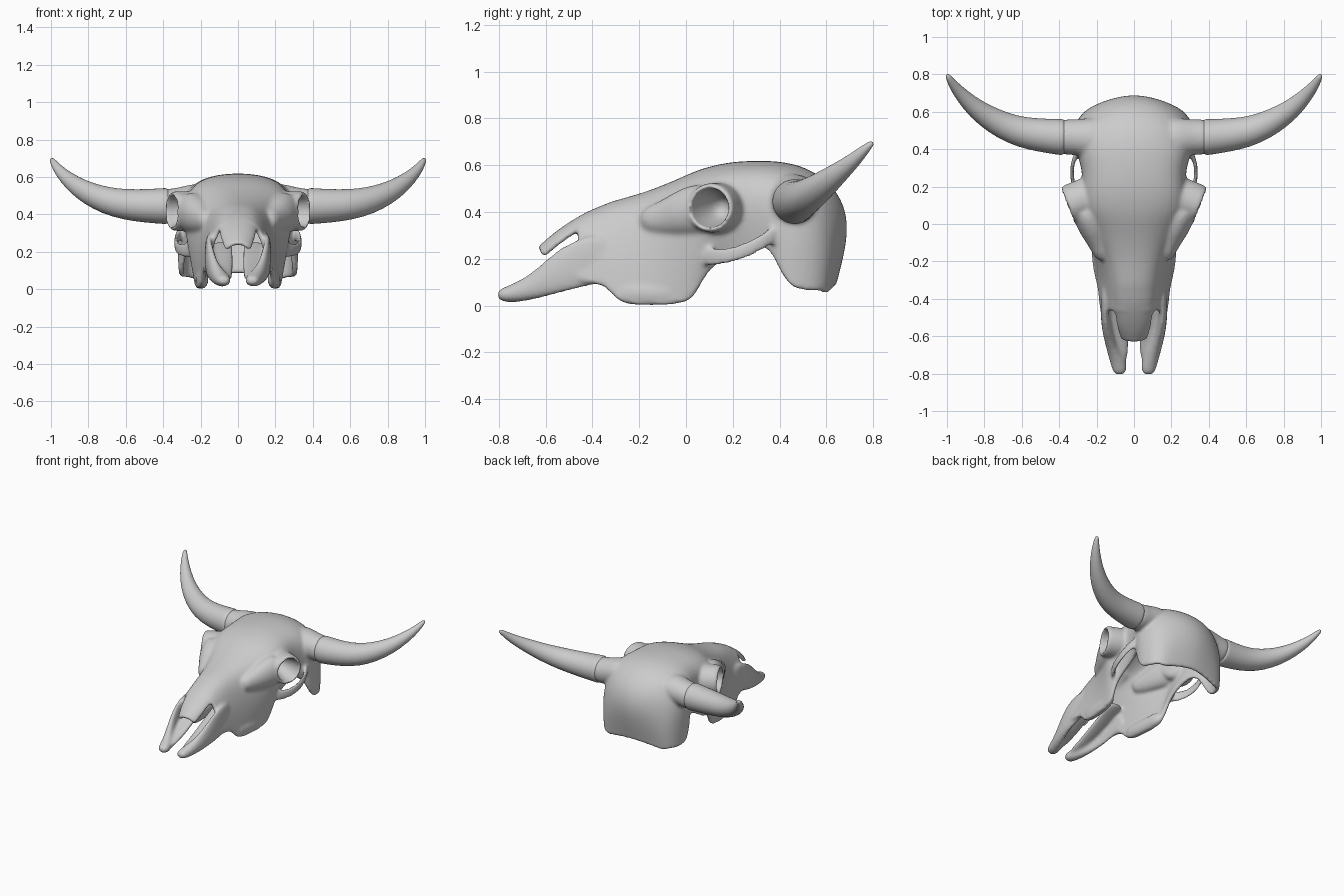
import bpy, bmesh, math
from mathutils import Vector


def make(name, bm, solid=0.0, levels=1):
    bmesh.ops.recalc_face_normals(bm, faces=bm.faces)
    me = bpy.data.meshes.new(name)
    bm.to_mesh(me)
    bm.free()
    ob = bpy.data.objects.new(name, me)
    bpy.context.collection.objects.link(ob)
    if levels:
        ob.modifiers.new("sub", 'SUBSURF').levels = levels
        ob.modifiers["sub"].render_levels = levels
    if solid:
        m = ob.modifiers.new("solid", 'SOLIDIFY')
        m.thickness, m.offset = solid, 0
    return ob


def bake(ob):
    dg = bpy.context.evaluated_depsgraph_get()
    return bpy.data.meshes.new_from_object(ob.evaluated_get(dg))


def loft(name, rows, solid, levels=2):
    bm = bmesh.new()
    vs = [[bm.verts.new(p) for p in r] for r in rows]
    for a, b in zip(vs, vs[1:]):
        for j in range(len(a) - 1):
            bm.faces.new((a[j], a[j + 1], b[j + 1], b[j]))
    return make(name, bm, solid, levels)


def sweep(name, pts, s=1, sides=16, levels=1):
    """Elliptical tube through (x, y, z, side radius, up radius); s mirrors x."""
    bm = bmesh.new()
    c = [Vector((s * p[0], p[1], p[2])) for p in pts]
    rings = []
    for i, p in enumerate(pts):
        t = (c[min(i + 1, len(c) - 1)] - c[max(i - 1, 0)]).normalized()
        side = t.cross(Vector((0, 0, 1))).normalized()
        up = side.cross(t)
        ring = []
        for k in range(sides):
            a = 2 * math.pi * k / sides
            ring.append(bm.verts.new(c[i] + side * math.cos(a) * p[3] + up * math.sin(a) * p[-1]))
        rings.append(ring)
    for a, b in zip(rings, rings[1:]):
        for k in range(sides):
            n = (k + 1) % sides
            bm.faces.new((a[k], a[n], b[n], b[k]))
    bm.faces.new(rings[0])
    bm.faces.new(rings[-1])
    return make(name, bm, 0, levels)


# Skull vault stations: top y z | crest x z | side x z | rim x y z
face = [
    (-.46, .368, .075, .358, .118, .30, .172, -.47, .085),
    (-.345, .425, .085, .412, .132, .33, .178, -.345, .105),
    (-.30, .442, .09, .425, .138, .34, .195, -.305, .01),
    (-.18, .475, .11, .455, .165, .37, .205, -.16, .0),
    (-.06, .522, .14, .50, .225, .41, .215, -.03, .005),
    (.03, .565, .17, .54, .275, .44, .22, .04, .03),
    (.10, .59, .20, .562, .29, .46, .225, .08, .14),
    (.19, .61, .21, .58, .277, .48, .22, .16, .20),
]
cranium = [
    (.28, .617, .215, .582, .264, .48, .23, .27, .25),
    (.37, .617, .215, .582, .287, .49, .26, .36, .26),
    (.46, .605, .21, .572, .30, .48, .295, .40, .15),
    (.55, .57, .20, .545, .305, .45, .305, .45, .075),
    (.635, .50, .165, .485, .285, .39, .298, .51, .065),
    (.682, .41, .14, .395, .25, .31, .28, .555, .065),
    (.688, .29, .12, .28, .21, .20, .25, .585, .06),
    (.63, .09, .09, .08, .165, .065, .215, .595, .05),
]
rows = []
for stations, fa, fb, fc in ((face, .12, .4, .7), (cranium, .24, .62, .85)):
    for yt, zt, xa, za, xb, zb, xr, yr, zr in stations:
        half = [(xa, yt + fa * (yr - yt), za),
                (xb, yt + fb * (yr - yt), zb),
                ((xb + xr) / 2 + .012, yt + fc * (yr - yt), (zb + zr) / 2),
                (xr, yr, zr)]
        rows.append([(-x, y, z) for x, y, z in reversed(half)] + [(0, yt, zt)] + half)
parts = [loft("vault", rows, .028)]

# Nasal bone, an arched plate over the nostril opening
nasal = [(-.18, .10, .470), (-.35, .10, .428), (-.45, .10, .382),
         (-.55, .088, .315), (-.60, .072, .272), (-.63, .06, .245)]
parts.append(loft("nasal", [[(f * w, y + .015 * f * f, z - d) for f, d in
             ((-1, .045), (-.8, .015), (0, 0), (.8, .015), (1, .045))]
             for y, w, z in nasal], .026))

AXIS = Vector((.93, -.37, 0))
RIM = Vector((.355, .10, .418))


def orbit(steps):
    return [(*(RIM + AXIS * t), r, r) for t, r in steps]


cutters = []
for s in (-1, 1):
    # Upper jaw prong: outer wall and inner floor
    parts.append(sweep("prong", [
        (.158, -.30, .22, .018, .10), (.158, -.45, .185, .022, .115),
        (.150, -.55, .135, .026, .085), (.120, -.65, .079, .032, .056),
        (.082, -.74, .050, .046, .041), (.074, -.79, .045, .040, .030),
        (.074, -.808, .050, .02, .015)], s))
    parts.append(sweep("floor", [
        (.085, -.26, .255, .062, .016), (.083, -.38, .205, .062, .016),
        (.080, -.50, .145, .060, .018), (.076, -.62, .088, .052, .02),
        (.073, -.76, .047, .045, .022)], s))
    # Tooth row
    parts.append(sweep("teeth", [
        (.185, -.30, .055, .026, .046), (.19, -.20, .05, .034, .052),
        (.20, -.08, .05, .034, .05), (.205, .03, .07, .022, .045)], s))
    # Cheek arch
    parts.append(sweep("arch", [
        (.235, .05, .215, .016, .05), (.295, .13, .205, .012, .042),
        (.325, .20, .217, .011, .038), (.335, .28, .245, .010, .036),
        (.325, .35, .288, .011, .036), (.28, .41, .325, .02, .04)], s))
    # Brow and cheek swelling leading into the eye socket
    parts.append(sweep("brow", [
        (.155, -.20, .36, .045, .05), (.185, -.10, .37, .06, .075),
        (.215, -.03, .39, .078, .10), (.245, .05, .41, .085, .115),
        (.27, .11, .42, .08, .105)], s))
    # Eye socket and its hollow
    parts.append(sweep("socket", orbit([(-.18, .105), (-.12, .110), (-.05, .110),
                                        (-.005, .108), (.006, .104)]), s))
    cutters.append(sweep("hollow", orbit([(-.17, .02), (-.15, .045), (-.10, .066),
                                          (-.04, .082), (0, .089), (.05, .093)]), s))
    # Horn core
    parts.append(sweep("core", [
        (.16, .455, .475, .12, .10), (.24, .46, .465, .110, .100),
        (.31, .465, .452, .097, .093), (.36, .465, .445, .098, .096),
        (.41, .465, .445, .092, .090)], s))


def gather(name, obs):
    bm = bmesh.new()
    for ob in obs:
        bm.from_mesh(bake(ob))
    for ob in obs:
        bpy.data.objects.remove(ob)
    return make(name, bm, 0, 0)


# Fuse all bone pieces into one smooth skull and hollow the sockets
bpy.context.view_layer.update()
skull = gather("skull", parts)
cutter = gather("socket_cutter", cutters)
cutter.hide_render = True
for i in range(2):
    m = skull.modifiers.new("fuse%d" % i, 'REMESH')
    m.mode, m.voxel_size = 'VOXEL', .0085
    if i == 0:
        m = skull.modifiers.new("blend", 'SMOOTH')
        m.factor, m.iterations = .5, 8
        b = skull.modifiers.new("hollow", 'BOOLEAN')
        b.operation, b.object, b.solver = 'DIFFERENCE', cutter, 'EXACT'
m = skull.modifiers.new("soften", 'SMOOTH')
m.factor, m.iterations = .5, 4
bpy.context.view_layer.update()
me = bake(skull)
skull.modifiers.clear()
skull.data = me
bpy.data.objects.remove(cutter)

# Horn sheaths
horns = [sweep(n, [
    (.35, .465, .445, .080), (.378, .465, .445, .094), (.386, .465, .445, .098),
    (.41, .466, .445, .096), (.50, .475, .446, .090), (.60, .490, .453, .083),
    (.70, .525, .472, .074), (.80, .582, .512, .061), (.88, .645, .562, .047),
    (.95, .722, .625, .031), (.985, .772, .675, .019), (1.0, .80, .70, .010)], s, 20)
    for n, s in (("horn_left", -1), ("horn_right", 1))]

for ob in [skull] + horns:
    for p in ob.data.polygons:
        p.use_smooth = True
